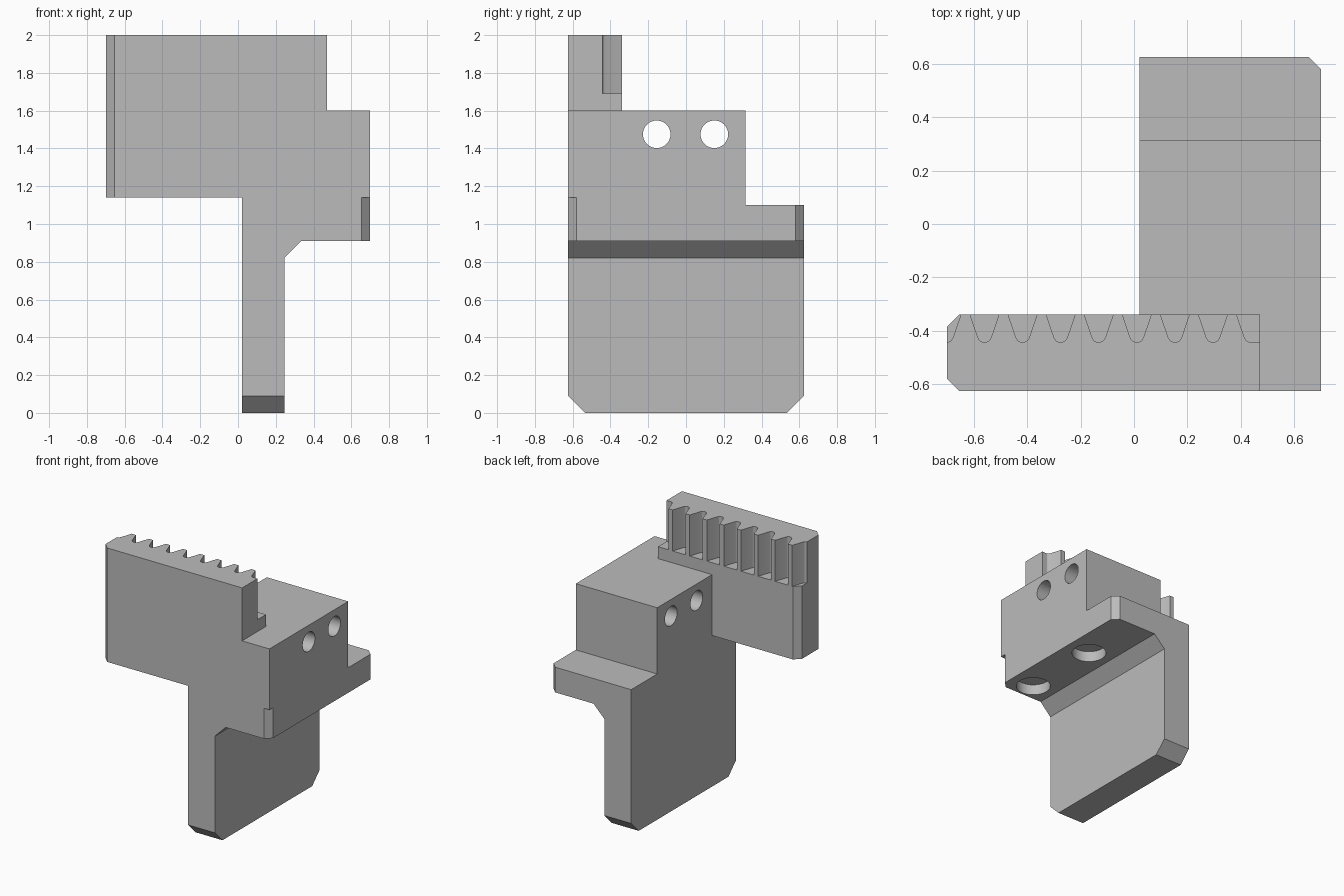
import bpy, bmesh
from mathutils import Vector

cube = bpy.data.objects.get("Cube")
if cube:
    bpy.data.objects.remove(cube, do_unlink=True)

grey = bpy.data.materials.new("plain grey")
grey.use_nodes = True
COLOUR = (0.5, 0.5, 0.5, 1)
grey.diffuse_color = COLOUR
grey.node_tree.nodes["Principled BSDF"].inputs["Base Color"].default_value = COLOUR


def prism(name, points, axis, low, high):
    """Extrude a 2D profile along an axis; the profile uses the other two axes in order."""
    bm = bmesh.new()
    verts = []
    for p in points:
        co = list(p)
        co.insert(axis, low)
        verts.append(bm.verts.new(co))
    face = bm.faces.new(verts)
    shift = Vector((0, 0, 0))
    shift[axis] = high - low
    moved = bmesh.ops.extrude_face_region(bm, geom=[face])["geom"]
    bmesh.ops.translate(bm, vec=shift, verts=[g for g in moved if isinstance(g, bmesh.types.BMVert)])
    bmesh.ops.recalc_face_normals(bm, faces=bm.faces)
    mesh = bpy.data.meshes.new(name)
    bm.to_mesh(mesh)
    bm.free()
    mesh.materials.append(grey)
    obj = bpy.data.objects.new(name, mesh)
    bpy.context.collection.objects.link(obj)
    return obj


def cylinder(radius, depth, location, rotation=(0, 0, 0)):
    bpy.ops.mesh.primitive_cylinder_add(vertices=48, radius=radius, depth=depth,
                                        location=location, rotation=rotation)
    obj = bpy.context.object
    obj.data.materials.append(grey)
    return obj


def combine(target, tool, operation="DIFFERENCE"):
    """Apply a boolean and remove the tool."""
    mod = target.modifiers.new("boolean", "BOOLEAN")
    mod.operation, mod.solver, mod.object = operation, "EXACT", tool
    bpy.ops.object.select_all(action="DESELECT")
    bpy.context.view_layer.objects.active = target
    target.select_set(True)
    bpy.ops.object.modifier_apply(modifier=mod.name)
    bpy.data.objects.remove(tool, do_unlink=True)


X, Y, Z = 0, 1, 2
W, R = 0.625, 0.70     # half depth and right edge
C = 0.045              # corner chamfer

# Body: leg, rear shelf and upper block from one side profile
body = prism("bracket", [(-0.535, 0), (0.535, 0), (W, 0.09), (W, 1.1), (0.315, 1.1),
                         (0.315, 1.6), (-W, 1.6), (-W, 0.09)], X, 0.02, R)

# Clearance under the overhang, with sloped gusset
combine(body, prism("undercut", [(0.245, -0.1), (0.245, 0.82), (0.335, 0.91),
                                 (0.9, 0.91), (0.9, -0.1)], Y, -1, 1))

# Chamfered lower corners of the overhang
for side, top in ((-1, 1.14), (1, 1.2)):
    combine(body, prism("corner_cut", [(R - 2 * C, side * (W + C)), (R + C, side * (W + C)),
                                       (R + C, side * (W - 2 * C))], Z, 0.8, top))

# Cross holes through the block and shallow pockets underneath
for y in (-0.155, 0.15):
    combine(body, cylinder(0.073, 2, (0.4, y, 1.475), (0, 1.570796, 0)))
for y in (-0.49, 0.12):
    combine(body, cylinder(0.12, 0.16, (0.515, y, 0.91)))

# Rack plate with chamfered free end
back = -0.34
plate = prism("rack_plate", [(-R + C, -W), (0.472, -W), (0.472, back), (-R + C, back),
                             (-R, back - C), (-R, -W + C)], Z, 1.14, 2)

# Tooth gaps with rounded roots
half = [(0.071, 0.05), (0.025, -0.085), (0.018, -0.097), (0.008, -0.102)]
for i in range(9):
    centre = -0.703 + 0.1427 * i
    right = [(centre + x, back + y) for x, y in half]
    left = [(centre - x, back + y) for x, y in reversed(half)]
    if i == 8:         # the last gap runs out of the end
        right = [(0.6, back + 0.05), (0.6, back - 0.102)]
    combine(plate, prism("gap", right + left, Z, 1.69, 2.2))

combine(body, plate, "UNION")
bpy.ops.object.select_all(action="DESELECT")
body.select_set(True)
bpy.context.view_layer.objects.active = body
bpy.ops.object.shade_smooth_by_angle(angle=0.4)
